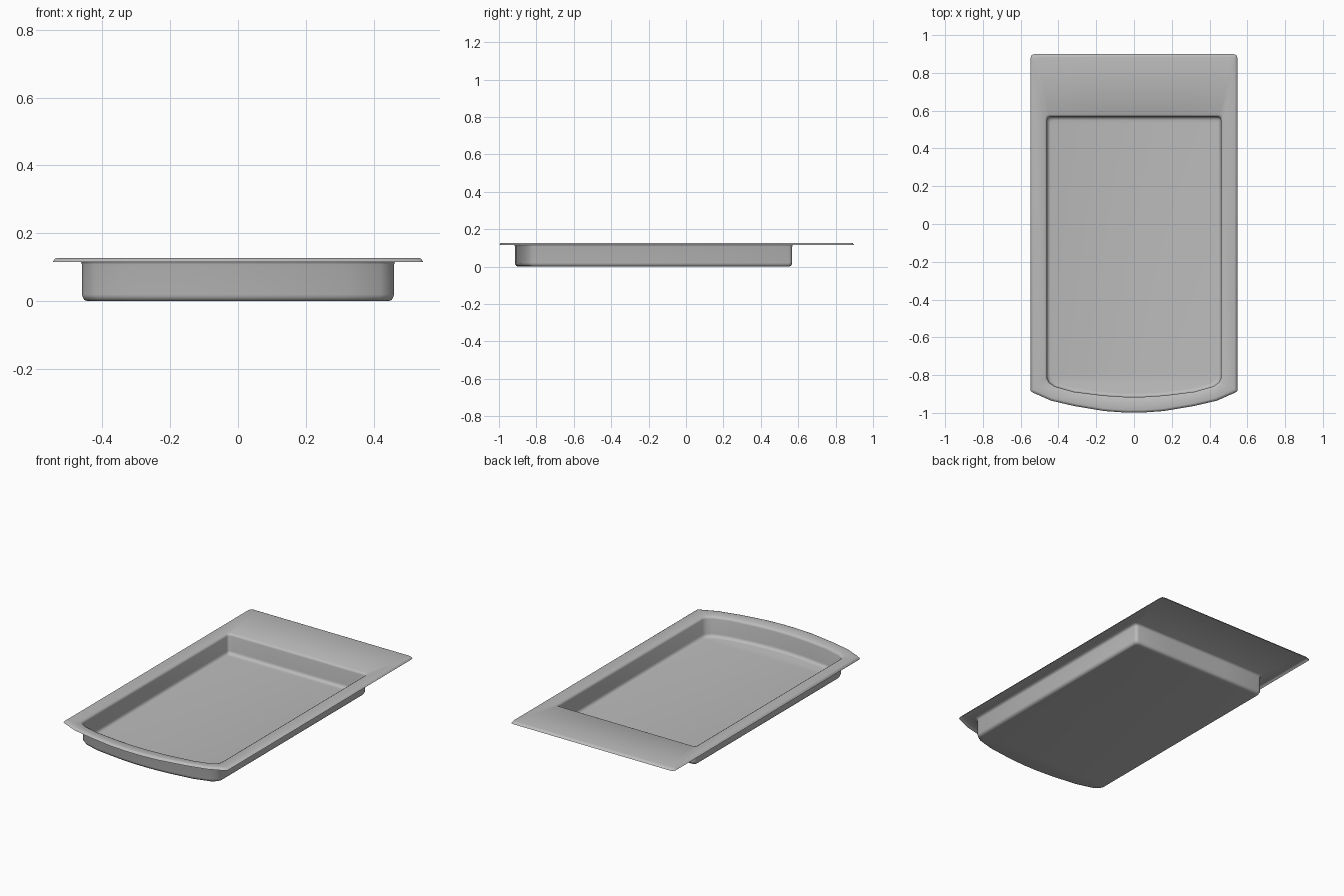
import bpy, bmesh

cube = bpy.data.objects.get("Cube")
if cube:
    bpy.data.objects.remove(cube, do_unlink=True)

grey = bpy.data.materials.new("brushed_grey")
grey.use_nodes = True
grey.diffuse_color = (0.5, 0.5, 0.5, 1)
grey.node_tree.nodes["Principled BSDF"].inputs["Base Color"].default_value = (0.5, 0.5, 0.5, 1)

# Half outlines from back centre round to front centre; the other half is mirrored
BASIN = [(0.2, 0.568), (0.44, 0.568), (0.456, 0.564), (0.46, 0.55), (0.46, -0.815),
         (0.45, -0.838), (0.42, -0.86), (0.32, -0.888), (0.16, -0.908), (0.05, -0.915)]
RIM = [(0.2, 0.9), (0.525, 0.9), (0.542, 0.895), (0.547, 0.88), (0.547, -0.885),
       (0.535, -0.893), (0.44, -0.935), (0.32, -0.963), (0.16, -0.99), (0.05, -0.998)]
CENTRE_Y = -0.175


def outline(half, inset):
    """Closed ring, pulled towards the middle by the inset."""
    ring = half + [(-x, y) for x, y in reversed(half)]
    sx = 1 - inset / 0.46
    sy = 1 - inset / 0.74
    return [(x * sx, CENTRE_Y + (y - CENTRE_Y) * sy) for x, y in ring]


# Cross-section of the sheet: outline, inset, height
SECTION = [(BASIN, 0.018, 0.0), (BASIN, 0.007, 0.003), (BASIN, 0.002, 0.012),
           (BASIN, 0.0, 0.02), (BASIN, 0.0, 0.108), (BASIN, -0.003, 0.117),
           (BASIN, -0.012, 0.122), (RIM, 0.012, 0.127), (RIM, 0.006, 0.125),
           (RIM, 0.0, 0.115)]

bm = bmesh.new()
rings = [[bm.verts.new((x, y, z)) for x, y in outline(half, inset)]
         for half, inset, z in SECTION]
count = len(rings[0])

# Walls and rim
for low, high in zip(rings, rings[1:]):
    for i in range(count):
        j = (i + 1) % count
        bm.faces.new((low[i], low[j], high[j], high[i]))

# Floor in strips running side to side
floor = rings[0]
for i in range(len(BASIN) - 1):
    bm.faces.new((floor[i], floor[count - 1 - i], floor[count - 2 - i], floor[i + 1]))

bmesh.ops.recalc_face_normals(bm, faces=bm.faces)
bm.normal_update()
if sum(f.normal.z * f.calc_area() for f in bm.faces) < 0:
    bmesh.ops.reverse_faces(bm, faces=bm.faces)
for face in bm.faces:
    face.smooth = True

mesh = bpy.data.meshes.new("tray")
bm.to_mesh(mesh)
bm.free()
mesh.materials.append(grey)
bpy.context.collection.objects.link(bpy.data.objects.new("tray", mesh))
